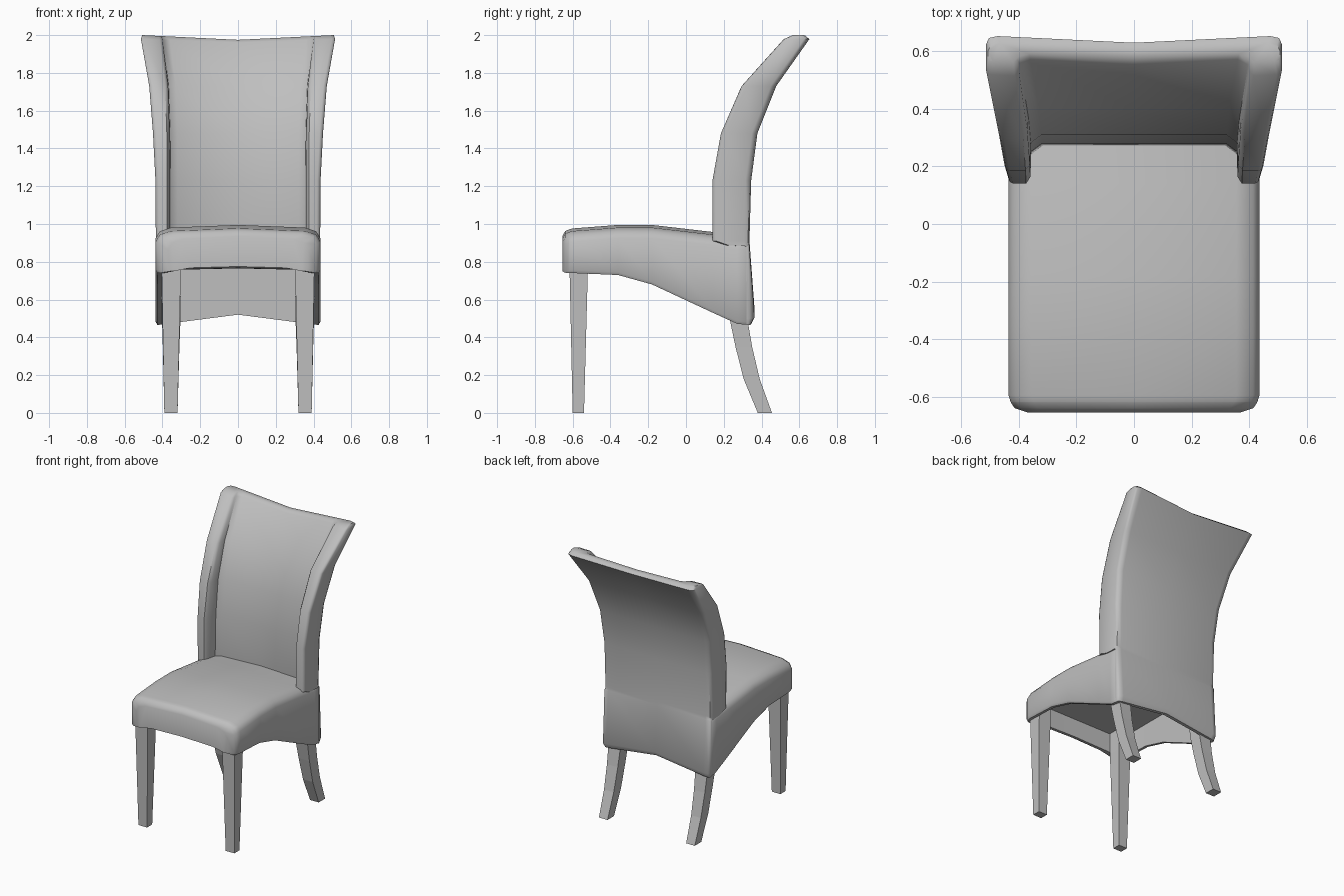
import bpy, bmesh, math

if "Cube" in bpy.data.objects:
    bpy.data.objects.remove(bpy.data.objects["Cube"], do_unlink=True)

GREY = (0.52, 0.52, 0.52, 1)
mat = bpy.data.materials.new("plain_grey")
mat.use_nodes = True
mat.diffuse_color = GREY
bsdf = mat.node_tree.nodes["Principled BSDF"]
bsdf.inputs["Base Color"].default_value = GREY
bsdf.inputs["Roughness"].default_value = 0.7


def loft(name, rings, smooth=True):
    """Skin a list of closed rings and cap both ends."""
    bm = bmesh.new()
    rows = [[bm.verts.new(p) for p in ring] for ring in rings]
    n = len(rows[0])
    for a, b in zip(rows, rows[1:]):
        for i in range(n):
            j = (i + 1) % n
            bm.faces.new((a[i], a[j], b[j], b[i]))
    caps = [bm.faces.new(rows[0]), bm.faces.new(rows[-1])]
    bmesh.ops.triangulate(bm, faces=caps)
    bmesh.ops.remove_doubles(bm, verts=bm.verts, dist=0.0004)
    bmesh.ops.recalc_face_normals(bm, faces=bm.faces)
    mesh = bpy.data.meshes.new(name)
    bm.to_mesh(mesh)
    bm.free()
    mesh.materials.append(mat)
    obj = bpy.data.objects.new(name, mesh)
    bpy.context.collection.objects.link(obj)
    if smooth:
        bpy.ops.object.select_all(action="DESELECT")
        obj.select_set(True)
        bpy.context.view_layer.objects.active = obj
        bpy.ops.object.shade_smooth_by_angle(angle=math.radians(50))


def mirrored(half):
    """Complete a half outline that starts and ends on the centre line."""
    return half + [(-p[0],) + tuple(p[1:]) for p in reversed(half[1:-1])]


# Seat: hollow upholstered shell, lofted front to back
def seat_ring(y, w, low, top, ceiling):
    solid = ceiling is None
    half = [(0, top), (w - 0.08, top - 0.014), (w - 0.022, top - 0.034),
            (w, top - 0.07), (w, low + 0.015), (w - 0.01, low),
            (w - 0.03, low),
            (w - 0.12, low + 0.018) if solid else (w - 0.03, ceiling),
            (0, low + 0.025 if solid else ceiling)]
    return mirrored([(x, y, z) for x, z in half])


seat_stations = [
    (-0.655, 0.37, 0.75, 0.935, None),
    (-0.64, 0.415, 0.742, 0.962, None),
    (-0.62, 0.428, 0.74, 0.971, None),
    (-0.618, 0.429, 0.74, 0.972, 0.9),
    (-0.595, 0.436, 0.74, 0.977, 0.9),
    (-0.36, 0.436, 0.73, 0.995, 0.9),
    (-0.18, 0.436, 0.68, 0.995, 0.9),
    (0.14, 0.436, 0.531, 0.958, 0.885),
    (0.27, 0.436, 0.472, 0.94, 0.885),
    (0.315, 0.436, 0.467, 0.935, 0.885),
    (0.332, 0.425, 0.467, 0.93, 0.885),
]
loft("seat", [seat_ring(*s) for s in seat_stations])


# Backrest: rear skirt and winged back, lofted bottom to top
def back_ring(z, back, front, panel, outer, inner, sag, pull):
    e = min(0.04, (panel - front) / 2)
    r = min(0.03, (back - front) * 0.6)
    half = [(0, back), (outer - 0.04, back), (outer - 0.01, back - r * 0.27),
            (outer, back - r), (outer, front + e * 0.5),
            (outer - 0.006, front + e * 0.15), (outer - 0.018, front),
            (inner + 0.015, front), (inner, front + e * 0.6),
            (inner - 0.003, panel - e * 0.7), (inner - 0.04, panel), (0, panel)]
    ring = []
    for x, y in half:
        c = 1 - x / outer
        ring.append((x, y - pull * c, z + sag * c))
    return mirrored(ring)


back_levels = [
    (0.465, 0.345, 0.32, 0.32, 0.428, 0.36, 0.055, 0),
    (0.50, 0.363, 0.32, 0.32, 0.436, 0.36, 0.05, 0),
    (0.882, 0.338, 0.318, 0.318, 0.435, 0.36, 0, 0),
    (0.887, 0.338, 0.21, 0.275, 0.435, 0.36, 0, 0),
    (0.91, 0.336, 0.14, 0.272, 0.435, 0.36, 0, 0),
    (1.23, 0.345, 0.14, 0.28, 0.437, 0.36, 0, 0),
    (1.48, 0.378, 0.185, 0.31, 0.45, 0.362, 0, 0),
    (1.73, 0.478, 0.295, 0.40, 0.47, 0.37, 0, 0.005),
    (1.98, 0.655, 0.52, 0.58, 0.514, 0.40, -0.02, 0.025),
    (2.0, 0.632, 0.565, 0.597, 0.507, 0.405, -0.025, 0.02),
]
loft("backrest", [back_ring(*s) for s in back_levels])


# Legs: square sections given as (z, front, back, inner x, outer x)
front_leg = [(0, -0.6, -0.54, 0.32, 0.39), (0.74, -0.616, -0.52, 0.303, 0.404),
             (0.91, -0.616, -0.52, 0.303, 0.404)]
back_leg = [(0, 0.38, 0.455, 0.32, 0.39), (0.18, 0.305, 0.39, 0.315, 0.394),
            (0.35, 0.262, 0.35, 0.31, 0.398), (0.48, 0.235, 0.328, 0.305, 0.402),
            (0.62, 0.215, 0.31, 0.303, 0.404)]
for label, sections in (("front", front_leg), ("back", back_leg)):
    for side, s in (("left", 1), ("right", -1)):
        rings = [[(s * a, f, z), (s * b, f, z), (s * b, k, z), (s * a, k, z)]
                 for z, f, k, a, b in sections]
        loft(f"{label}_leg_{side}", rings, smooth=False)
